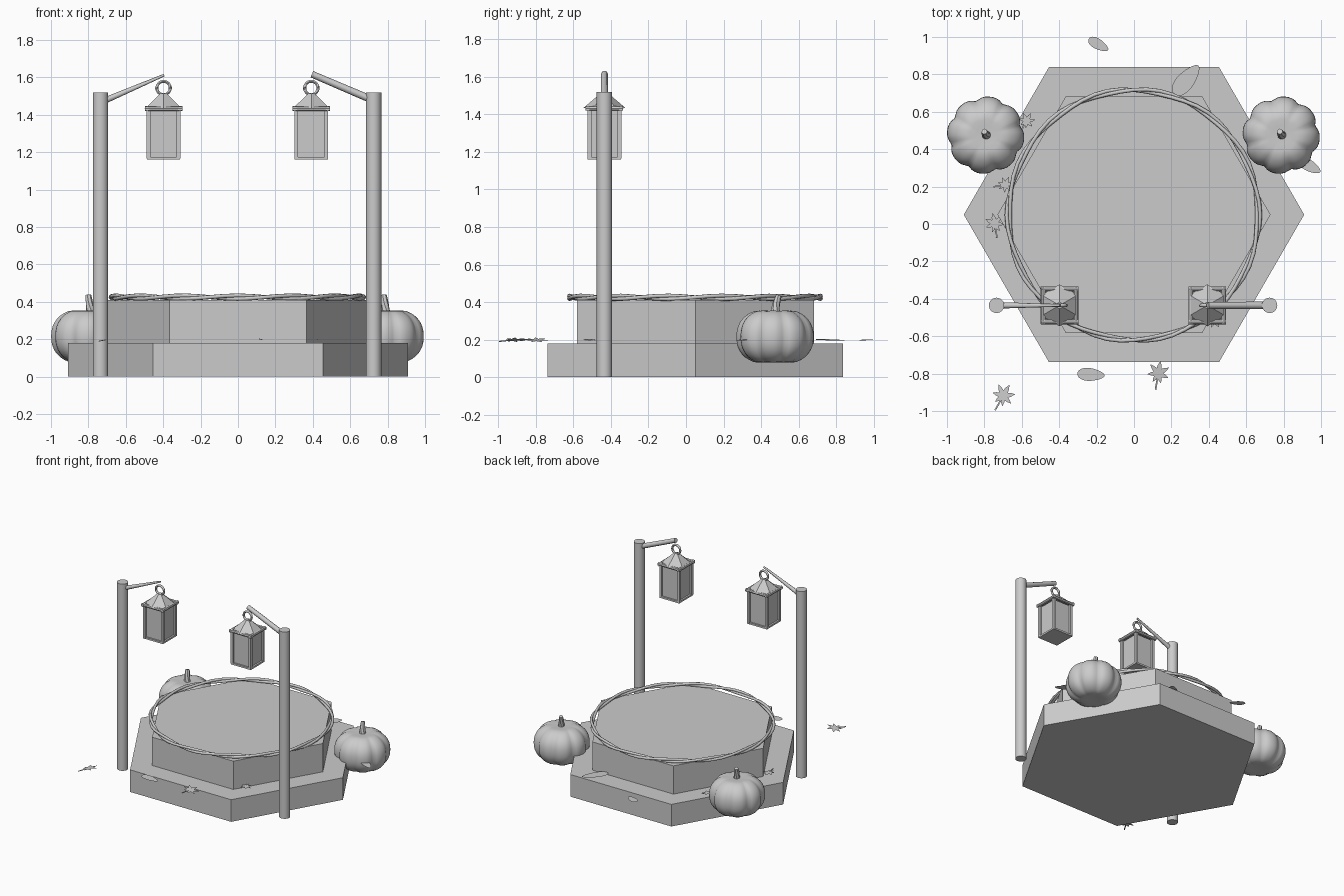
import bpy, bmesh
from math import sin, cos, pi, radians, copysign
from mathutils import Vector, Matrix

cube = bpy.data.objects.get("Cube")
if cube:
    bpy.data.objects.remove(cube, do_unlink=True)

GREY = (0.6, 0.6, 0.6, 1)
grey = bpy.data.materials.new("plain grey")
grey.diffuse_color = GREY
grey.use_nodes = True
grey.node_tree.nodes["Principled BSDF"].inputs["Base Color"].default_value = GREY


def finish(name, bm, smooth=None):
    bmesh.ops.recalc_face_normals(bm, faces=bm.faces)
    mesh = bpy.data.meshes.new(name)
    bm.to_mesh(mesh)
    bm.free()
    mesh.materials.append(grey)
    obj = bpy.data.objects.new(name, mesh)
    bpy.context.collection.objects.link(obj)
    if smooth:
        bpy.ops.object.select_all(action="DESELECT")
        obj.select_set(True)
        bpy.context.view_layer.objects.active = obj
        bpy.ops.object.shade_smooth_by_angle(angle=radians(smooth))
    return obj


def add_cone(bm, a, b, r1, r2, sides, turn=0.0, squash=1.0):
    """Prism, rod or cone from point a to point b."""
    a, b = Vector(a), Vector(b)
    d = b - a
    m = (Matrix.Translation((a + b) / 2) @ d.to_track_quat("Z", "Y").to_matrix().to_4x4()
         @ Matrix.Diagonal((1, squash, 1, 1)) @ Matrix.Rotation(turn, 4, "Z"))
    bmesh.ops.create_cone(bm, cap_ends=True, segments=sides, radius1=r1, radius2=r2,
                          depth=d.length, matrix=m)


def add_box(bm, centre, size):
    bmesh.ops.create_cube(bm, size=1, matrix=Matrix.Translation(centre) @ Matrix.Diagonal((*size, 1)))


def add_tube(bm, path, radius, sides=8, closed=True):
    """Sweep a round section along a path."""
    n, rings = len(path), []
    for i, p in enumerate(path):
        nxt = path[(i + 1) % n] if closed else path[min(i + 1, n - 1)]
        prv = path[i - 1] if closed else path[max(i - 1, 0)]
        frame = (nxt - prv).to_track_quat("Z", "Y")
        r = radius(i / n) if callable(radius) else radius
        rings.append([bm.verts.new(p + frame @ Vector((r * cos(t), r * sin(t), 0)))
                      for t in (2 * pi * k / sides for k in range(sides))])
    for i in range(n if closed else n - 1):
        a, b = rings[i], rings[(i + 1) % n]
        for k in range(sides):
            j = (k + 1) % sides
            bm.faces.new((a[k], a[j], b[j], b[k]))
    if not closed:
        bm.faces.new(rings[0])
        bm.faces.new(rings[-1])


# Two stacked hexagonal steps
for name, radius, z0, z1 in (("lower_step", 0.91, 0, 0.18), ("upper_step", 0.73, 0.18, 0.41)):
    bm = bmesh.new()
    add_cone(bm, (0, 0.05, z0), (0, 0.05, z1), radius, radius, 6, pi / 2)
    obj = finish(name, bm)
    xs = [v.co.x for v in obj.data.vertices]
    if max(xs) < radius - 0.01:
        obj.data.transform(Matrix.Translation((0, 0.05, 0)) @ Matrix.Rotation(pi / 6, 4, "Z")
                           @ Matrix.Translation((0, -0.05, 0)))

# Twisted vine wreath around the top
bm = bmesh.new()
for phase in (0, pi):
    path = []
    for i in range(60):
        t = 2 * pi * i / 60
        w = 7 * t + phase
        r = 0.669 + 0.009 * cos(w)
        path.append(Vector((r * cos(t) - 0.003, 0.048 + r * sin(t), 0.425 + 0.009 * sin(w))))
    add_tube(bm, path, 0.0105)
finish("vine_wreath", bm, 50)


def lantern(name, x, y):
    bm = bmesh.new()
    # Glass body, floor plate and corner bars
    add_box(bm, (x, y, 1.295), (0.15, 0.15, 0.25))
    add_box(bm, (x, y, 1.167), (0.178, 0.178, 0.014))
    for sx in (-1, 1):
        for sy in (-1, 1):
            add_box(bm, (x + sx * 0.08, y + sy * 0.08, 1.295), (0.02, 0.02, 0.26))
    # Eaves rails
    for s in (-1, 1):
        o = 0.088
        add_cone(bm, (x - 0.1, y + s * o, 1.433), (x + 0.1, y + s * o, 1.433), 0.013, 0.013, 8)
        add_cone(bm, (x + s * o, y - 0.1, 1.433), (x + s * o, y + 0.1, 1.433), 0.013, 0.013, 8)
    finish(name + "_body", bm, 40)
    # Six-sided roof
    bm = bmesh.new()
    add_cone(bm, (0, 0, 1.435), (0, 0, 1.515), 0.112, 0.018, 6)
    if max(v.co.y for v in bm.verts) < 0.11:
        bmesh.ops.rotate(bm, verts=bm.verts, matrix=Matrix.Rotation(pi / 6, 3, "Z"))
    bmesh.ops.translate(bm, verts=bm.verts, vec=(x, y, 0))
    finish(name + "_roof", bm)
    # Hanging ring
    bm = bmesh.new()
    add_tube(bm, [Vector((x + 0.036 * cos(t), y, 1.543 + 0.036 * sin(t)))
                  for t in (2 * pi * k / 16 for k in range(16))], 0.009, 6)
    finish(name + "_ring", bm, 60)


def pumpkin(name, x, y):
    # Ribbed body with dimples at both ends
    bm = bmesh.new()
    around, up = 64, 20
    rings = []
    for j in range(1, up):
        a = pi * j / up - pi / 2
        c, s = cos(a), sin(a)
        ring = []
        for i in range(around):
            t = 2 * pi * i / around
            rib = 1 - 0.1 * (1 - abs(cos(4 * t + 0.5))) ** 1.5
            r = 0.207 * c ** 0.75 * rib
            z = 0.15 * copysign(abs(s) ** 0.9, s) * (1 - 0.15 * max(0, 1 - c / 0.4))
            ring.append(bm.verts.new((x + r * cos(t), y + r * sin(t), 0.215 + z * (0.94 + 0.06 * rib))))
        rings.append(ring)
    for a, b in zip(rings, rings[1:]):
        for k in range(around):
            j = (k + 1) % around
            bm.faces.new((a[k], a[j], b[j], b[k]))
    bm.faces.new(rings[0])
    bm.faces.new(rings[-1])
    finish(name + "_body", bm, 60)
    # Bent stem
    bm = bmesh.new()
    path = [Vector((x + 0.005 - 0.012 * u, y + 0.02 * u * u, 0.33 + 0.105 * u)) for u in (0, 0.3, 0.6, 0.85, 1)]
    add_tube(bm, path, lambda u: 0.025 - 0.012 * u, 7, closed=False)
    finish(name + "_stem", bm, 50)


for side, s in (("right", -1), ("left", 1)):
    px = s * 0.73 - 0.005
    # Post
    bm = bmesh.new()
    add_cone(bm, (px, -0.435, 0), (px, -0.435, 1.52), 0.041, 0.041, 24)
    finish(side + "_post", bm, 40)
    # Sloping arm; the right one is a thin tapering branch
    bm = bmesh.new()
    if s < 0:
        add_cone(bm, (px + 0.02, -0.435, 1.475), (-0.395, -0.435, 1.612), 0.017, 0.007, 8)
    else:
        add_cone(bm, (px - 0.02, -0.435, 1.485), (0.395, -0.435, 1.617), 0.02, 0.018, 8)
    finish(side + "_arm", bm, 50)
    lantern(side + "_lantern", s * 0.395 - 0.003, -0.435)
    pumpkin(side + "_pumpkin", s * 0.79 - 0.003, 0.475)


def leaf(name, x, y, size, turn, tilt, lobed):
    bm = bmesh.new()
    n = 28
    pts = []
    for i in range(n):
        t = 2 * pi * i / n
        if lobed:
            # Seven pointed lobes, longer toward the tip
            k = abs((t * 7 / (2 * pi)) % 1 - 0.5) * 2
            r = size * (0.45 + 0.55 * k ** 1.3) * (0.88 + 0.12 * cos(t))
            pts.append((r * cos(t), r * sin(t)))
        else:
            pts.append((size * cos(t), size * 0.46 * sin(t) * (1 - 0.25 * cos(t))))
    bm.faces.new([bm.verts.new((px, py, 0)) for px, py in pts])
    if lobed:
        add_box(bm, (-size * 0.8, 0, 0), (size * 0.9, 0.008, 0.004))
    m = (Matrix.Translation((x, y, 0.198)) @ Matrix.Rotation(radians(tilt), 4, "Y")
         @ Matrix.Rotation(radians(turn), 4, "Z"))
    bmesh.ops.transform(bm, matrix=m, verts=bm.verts)
    finish(name, bm)


# Scattered fallen leaves: x, y, size, turn, tilt
ovals = ((-0.19, 0.96, 0.06, -30, 3), (0.28, 0.77, 0.1, 50, 3),
         (0.94, 0.31, 0.065, -30, 3), (-0.23, -0.805, 0.073, -4, 3))
stars = ((-0.7, -0.92, 0.07, 60, -11), (0.13, -0.8, 0.07, 80, 12), (-0.575, 0.55, 0.05, 60, 5),
         (-0.69, 0.21, 0.05, 10, 5), (-0.745, 0, 0.06, 100, 5), (0.43, -0.51, 0.05, -60, 4))
for lobed, group in ((False, ovals), (True, stars)):
    for i, spec in enumerate(group):
        leaf(f"{'lobed' if lobed else 'oval'}_leaf_{i + 1}", *spec, lobed)
